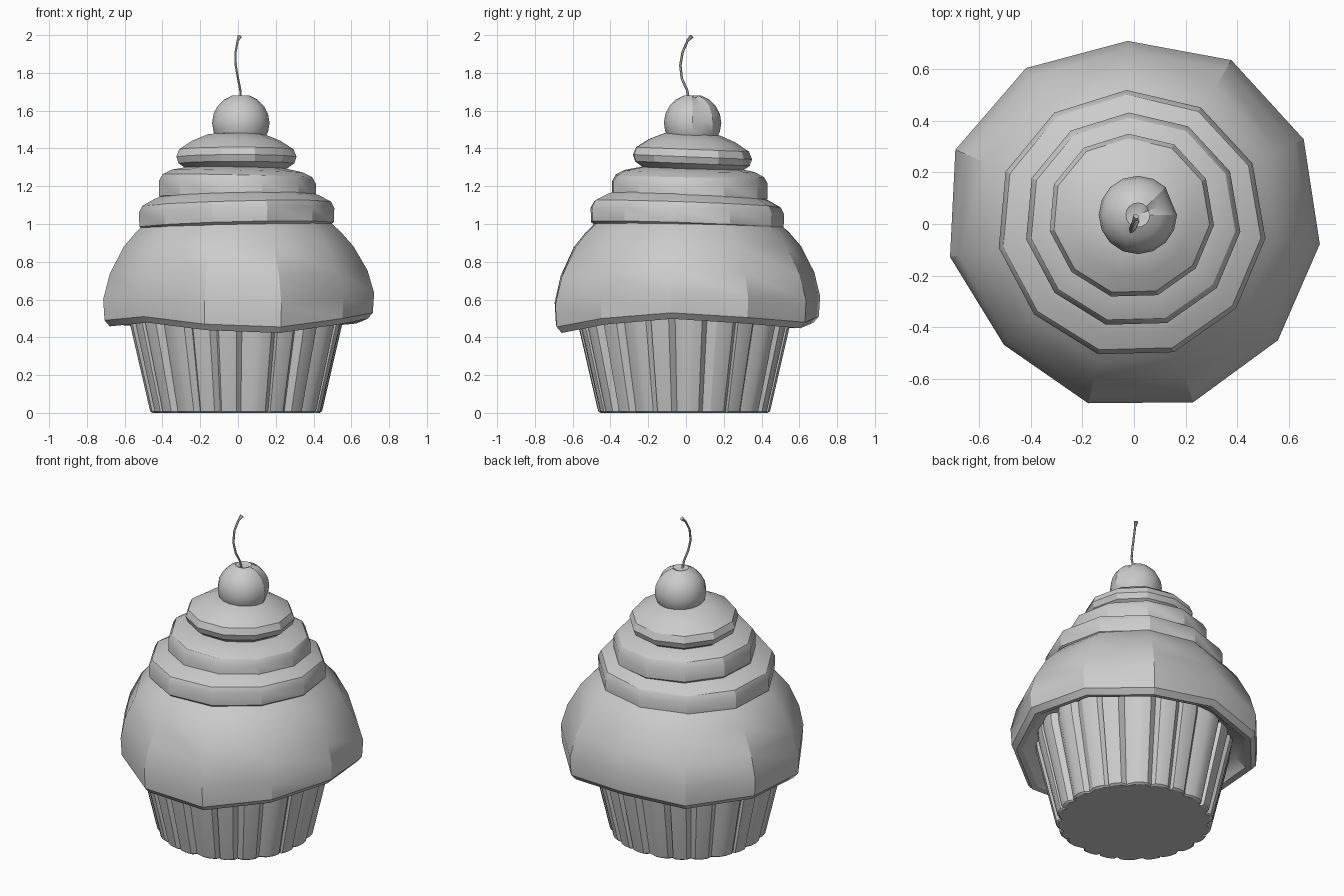
import bpy, bmesh, math
from mathutils import Vector

if "Cube" in bpy.data.objects:
    bpy.data.objects.remove(bpy.data.objects["Cube"], do_unlink=True)

# One plain grey for every part
GREY = (0.6, 0.6, 0.6, 1)
grey = bpy.data.materials.new("plain grey")
grey.use_nodes = True
grey.diffuse_color = GREY
grey.node_tree.nodes["Principled BSDF"].inputs["Base Color"].default_value = GREY


def finish(bm, name):
    """Turn a bmesh into a named object, smooth except at sharp edges."""
    bmesh.ops.recalc_face_normals(bm, faces=bm.faces)
    mesh = bpy.data.meshes.new(name)
    bm.to_mesh(mesh)
    bm.free()
    mesh.materials.append(grey)
    obj = bpy.data.objects.new(name, mesh)
    bpy.context.collection.objects.link(obj)
    bpy.ops.object.select_all(action='DESELECT')
    obj.select_set(True)
    bpy.context.view_layer.objects.active = obj
    bpy.ops.object.shade_smooth_by_angle(angle=math.radians(30))
    return obj


def loft(name, loops):
    """Skin a stack of equal-length point loops and cap both ends."""
    bm = bmesh.new()
    rings = [[bm.verts.new(p) for p in loop] for loop in loops]
    n = len(rings[0])
    for low, high in zip(rings, rings[1:]):
        for i in range(n):
            j = (i + 1) % n
            bm.faces.new((low[i], low[j], high[j], high[i]))
    bm.faces.new(rings[0])
    bm.faces.new(rings[-1])
    return finish(bm, name)


# Pleated paper wrapper
PLEATS = 22


def pleated_loop(radius, z, depth):
    points = []
    for i in range(PLEATS):
        # broad outer fold, then a narrow groove, with slightly uneven spacing
        for step, inward in ((0.0, 0), (0.3, -0.2), (0.6, 0), (0.8, 1)):
            a = math.tau * (i + step + 0.12 * math.sin(i * 2.3)) / PLEATS
            r = radius - depth * inward
            points.append((r * math.cos(a) - 0.01, r * math.sin(a) - 0.01, z))
    return points


loft("paper_wrapper", [pleated_loop(*p) for p in (
    (0.44, 0, 0.02), (0.452, 0.008, 0.022), (0.457, 0.03, 0.025),
    (0.565, 0.5, 0.03), (0.57, 0.56, 0.03))])

# Frosting: eleven-sided loops with a wavy hem and gently tilted tiers
SIDES = 11
HEM = (0.01, -0.02, 0.005, 0.03, 0.0, -0.045, -0.03, 0.01, -0.01, 0.0, -0.02)
BULGE = (0.98, 1.02, 1.015, 1.0, 0.99, 1.005, 0.99, 0.95, 1.0, 1.035, 1.015)


def frosting_loop(radius, z, cx=0, cy=0, slope_x=0, slope_y=0, wave=0):
    points = []
    for i in range(SIDES):
        a = math.radians(92) - math.tau * i / SIDES
        r = radius * (1 + (BULGE[i] - 1) * min(1, wave + 0.3))
        x, y = r * math.cos(a), r * math.sin(a)
        points.append((x + cx, y + cy,
                       z + slope_x * x + slope_y * y + HEM[i] * wave))
    return points


dome = [(0.5, 0.56), (0.6, 0.53), (0.655, 0.475), (0.69, 0.468), (0.718, 0.5),
        (0.725, 0.61), (0.69, 0.74), (0.615, 0.88), (0.55, 0.955), (0.48, 1.02)]
loft("frosting_dome", [
    frosting_loop(r, z, wave=max(0, min(1, (0.9 - z) / 0.35))) for r, z in dome])

tiers = {
    "lower_frosting_tier": ((-0.01, 0.0, 0.025, -0.035), [
        (0.44, 0.99), (0.495, 0.975), (0.52, 0.995), (0.523, 1.07),
        (0.505, 1.105), (0.44, 1.14), (0.36, 1.17)]),
    "middle_frosting_tier": ((-0.005, 0.015, -0.02, -0.015), [
        (0.36, 1.12), (0.405, 1.118), (0.42, 1.14), (0.42, 1.22),
        (0.4, 1.255), (0.35, 1.28), (0.25, 1.3)]),
    "top_frosting_tier": ((-0.01, 0.03, 0, -0.04), [
        (0.2, 1.27), (0.26, 1.285), (0.31, 1.32), (0.322, 1.355),
        (0.305, 1.395), (0.235, 1.44), (0.15, 1.475), (0.07, 1.48)]),
}
for name, (placement, profile) in tiers.items():
    loft(name, [frosting_loop(r, z, *placement) for r, z in profile])

# Cherry with a dimple at the stem and a crease down one side
bm = bmesh.new()
bmesh.ops.create_uvsphere(bm, u_segments=16, v_segments=10, radius=0.152)
crease = min((v for v in bm.verts if abs(v.co.z) < 0.01),
             key=lambda v: abs(math.atan2(v.co.y, v.co.x) - math.radians(22))).co
crease_angle = math.atan2(crease.y, crease.x)
for v in bm.verts:
    flat = math.hypot(v.co.x, v.co.y)
    if flat < 0.01 and v.co.z > 0:
        v.co.z -= 0.025
    elif abs(math.atan2(v.co.y, v.co.x) - crease_angle) < 0.05 and v.co.z > -0.06:
        v.co *= 0.92
    v.co += Vector((0.015, 0.035, 1.535))
finish(bm, "cherry")

# Thin curved stem with a thicker tip
stem_path = [(0.015, 0.02, 1.64), (0.012, 0.005, 1.71), (0, -0.022, 1.77),
             (-0.012, -0.03, 1.84), (-0.013, -0.018, 1.91),
             (-0.002, 0.008, 1.97), (0.008, 0.03, 1.994)]
frames = []
for k, point in enumerate(stem_path):
    ahead = Vector(stem_path[min(k + 1, len(stem_path) - 1)])
    behind = Vector(stem_path[max(k - 1, 0)])
    along = (ahead - behind).normalized()
    side = Vector((1, 0, 0)).cross(along).normalized()
    other = along.cross(side)
    size = 0.012 if k == len(stem_path) - 1 else 0.0065
    frames.append([Vector(point) + size * (side * math.cos(a) + other * math.sin(a))
                   for a in (math.tau * i / 6 for i in range(6))])
loft("cherry_stem", frames)
